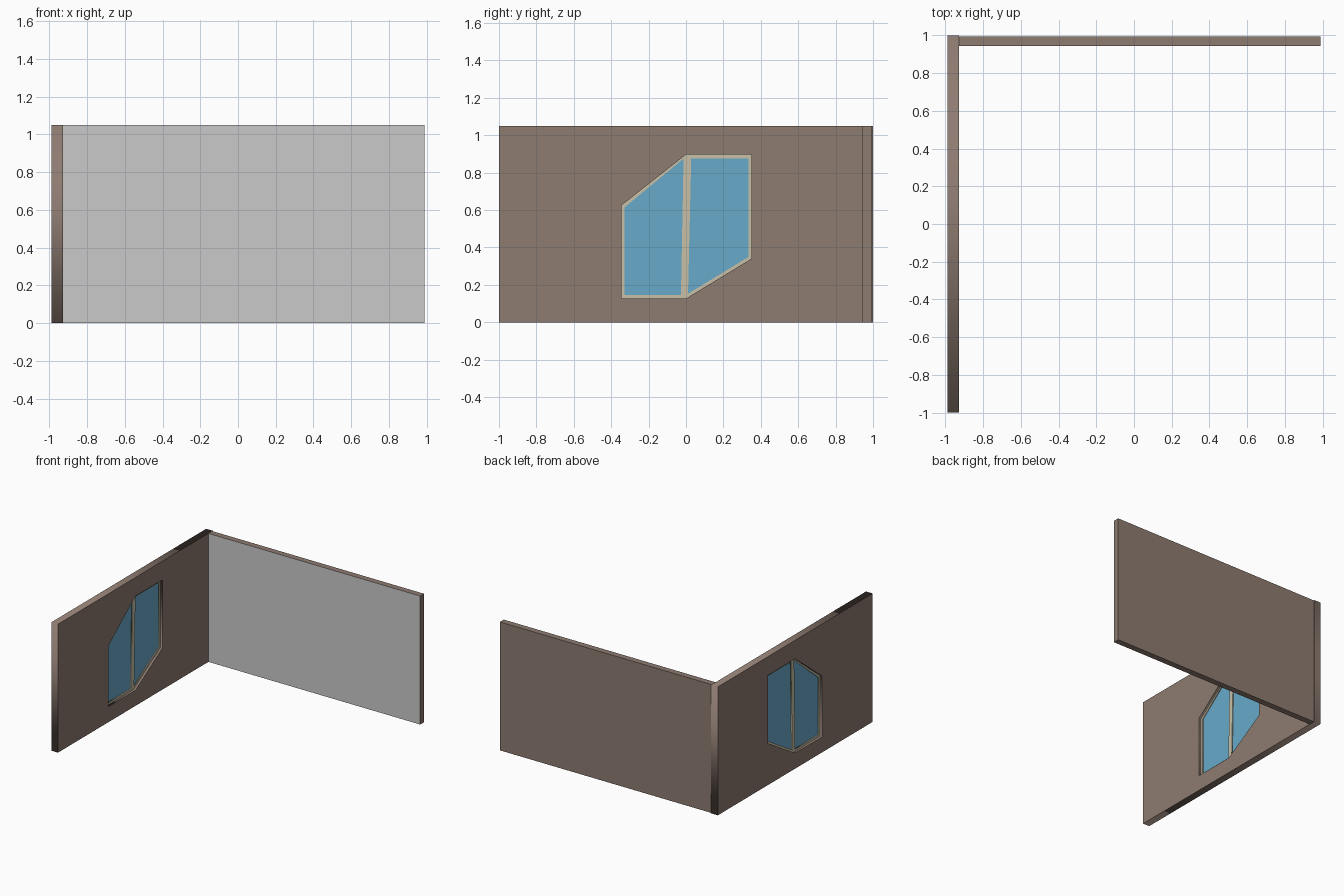
import bpy
from mathutils import Matrix

cube = bpy.data.objects.get("Cube")
if cube:
    bpy.data.objects.remove(cube, do_unlink=True)


def material(name, rgb):
    m = bpy.data.materials.new(name)
    m.use_nodes = True
    m.diffuse_color = (*rgb, 1)
    m.node_tree.nodes["Principled BSDF"].inputs["Base Color"].default_value = (*rgb, 1)
    return m


brown = material("brown_wall", (0.27, 0.20, 0.165))
grey = material("light_grey_paint", (0.59, 0.59, 0.59))
beige = material("beige_frame", (0.58, 0.53, 0.39))
blue = material("blue_glass", (0.14, 0.40, 0.59))

# Maps a flat (y, z) outline into the side wall's plane
UPRIGHT = Matrix(((0, 0, 1, 0), (1, 0, 0, 0), (0, 1, 0, 0), (0, 0, 0, 1)))


def panel(name, outlines, x, depth, mat):
    """Flat panel in the yz plane; outlines after the first are holes."""
    curve = bpy.data.curves.new(name, "CURVE")
    curve.dimensions = "2D"
    curve.fill_mode = "BOTH"
    curve.extrude = depth / 2
    for outline in outlines:
        s = curve.splines.new("POLY")
        s.points.add(len(outline) - 1)
        for p, (y, z) in zip(s.points, outline):
            p.co = (y, z, 0, 1)
        s.use_cyclic_u = True
    curve.materials.append(mat)
    obj = bpy.data.objects.new(name, curve)
    bpy.context.collection.objects.link(obj)
    obj.matrix_world = Matrix.Translation((x, 0, 0)) @ UPRIGHT
    bpy.ops.object.select_all(action="DESELECT")
    obj.select_set(True)
    bpy.context.view_layer.objects.active = obj
    bpy.ops.object.convert(target="MESH")
    return bpy.context.object


HEIGHT = 1.05
WALL_X = -0.958
opening = [(-0.345, 0.127), (0, 0.127), (0.35, 0.34),
           (0.35, 0.897), (0, 0.897), (-0.345, 0.625)]
panes = [
    [(-0.328, 0.145), (-0.027, 0.145), (-0.013, 0.875), (-0.328, 0.615)],
    [(0.011, 0.153), (0.335, 0.35), (0.335, 0.877), (0.028, 0.877)],
]

# Side wall with its window opening
wall = [(-1, 0), (1, 0), (1, HEIGHT), (-1, HEIGHT)]
panel("side_wall", [wall, opening], WALL_X, 0.06, brown)

# Window frame with slanted mullion, and its two panes
panel("window_frame", [opening] + panes, WALL_X, 0.022, beige)
for side, pane in zip(("front", "rear"), panes):
    panel(side + "_window_pane", [pane], WALL_X, 0.008, blue)

# Back wall, painted on its inner face
x0, x1, y0, y1 = WALL_X + 0.03, 0.988, 0.943, 0.993
bpy.ops.mesh.primitive_cube_add(size=1, location=((x0 + x1) / 2, (y0 + y1) / 2, HEIGHT / 2))
back = bpy.context.object
back.name = "back_wall"
back.scale = (x1 - x0, y1 - y0, HEIGHT)
bpy.ops.object.transform_apply(location=False, rotation=False, scale=True)
back.data.materials.append(brown)
back.data.materials.append(grey)
for face in back.data.polygons:
    face.material_index = int(face.normal.y < -0.5)
